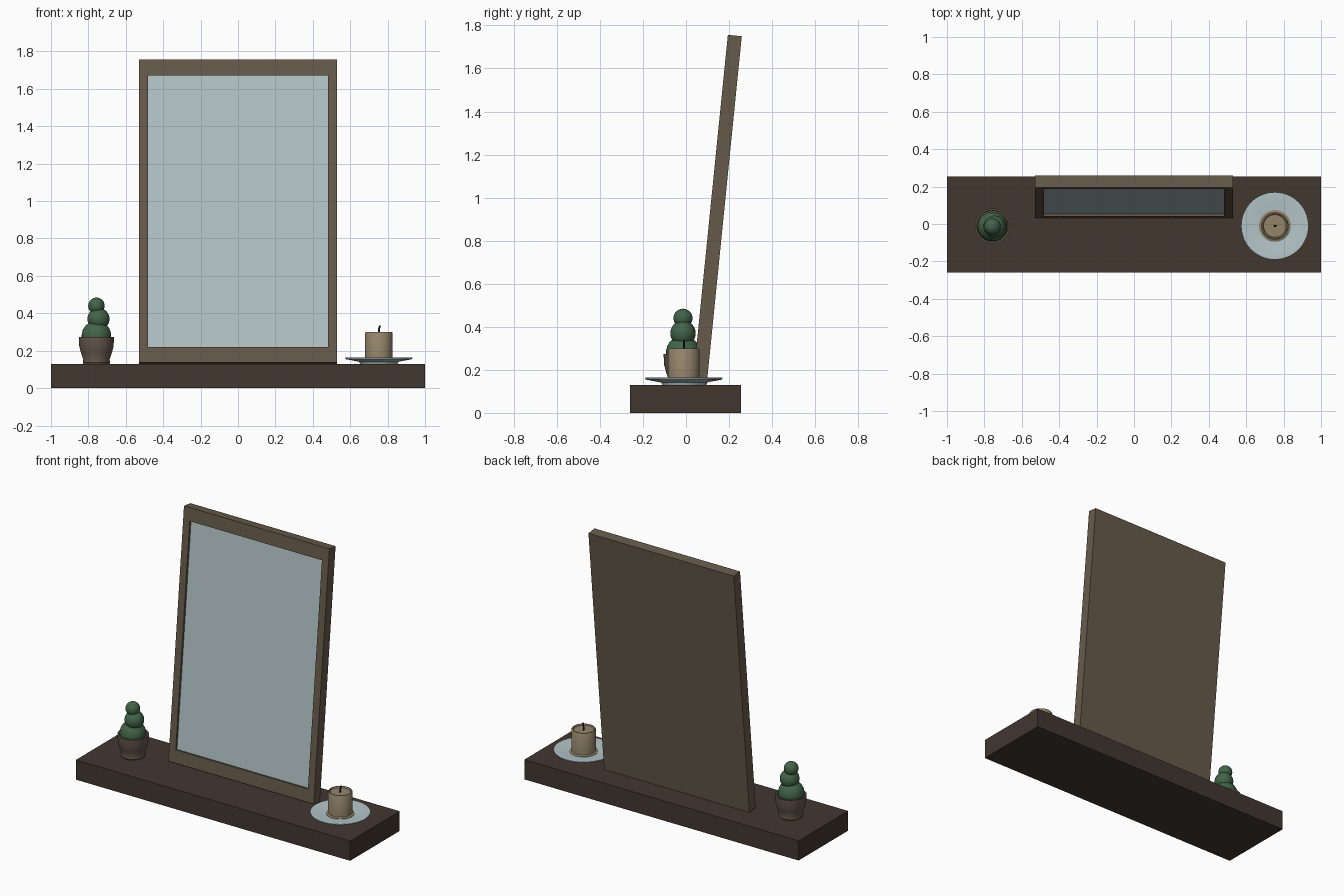
import bpy, bmesh, math
from mathutils import Matrix, Vector

if "Cube" in bpy.data.objects:
    bpy.data.objects.remove(bpy.data.objects["Cube"])


def material(name, rgb):
    """Flat material from sRGB values in 0-255."""
    lin = [((c / 255 + 0.055) / 1.055) ** 2.4 for c in rgb]
    m = bpy.data.materials.new(name)
    m.use_nodes = True
    m.diffuse_color = (*lin, 1)
    m.node_tree.nodes["Principled BSDF"].inputs["Base Color"].default_value = (*lin, 1)
    return m


DARK_WOOD = material("dark wood", (66, 55, 48))
FRAME_WOOD = material("frame wood", (103, 90, 75))
GLASS = material("pale glass", (180, 197, 200))
CLAY = material("clay", (101, 87, 75))
GREEN = material("cactus green", (66, 100, 72))
WAX = material("wax", (148, 133, 107))
BLACK = material("wick black", (28, 25, 23))


def finish(name, bm, *mats, smooth=None):
    bmesh.ops.recalc_face_normals(bm, faces=bm.faces)
    mesh = bpy.data.meshes.new(name)
    bm.to_mesh(mesh)
    bm.free()
    ob = bpy.data.objects.new(name, mesh)
    bpy.context.collection.objects.link(ob)
    for m in mats:
        mesh.materials.append(m)
    if smooth:
        bpy.ops.object.select_all(action="DESELECT")
        ob.select_set(True)
        bpy.context.view_layer.objects.active = ob
        bpy.ops.object.shade_smooth_by_angle(angle=math.radians(smooth))
    return ob


def box(lo, hi):
    bm = bmesh.new()
    bmesh.ops.create_cube(bm, size=1)
    for v in bm.verts:
        v.co = [h if c > 0 else l for c, l, h in zip(v.co, lo, hi)]
    return bm


def lathe(name, profile, x, y, mat, steps=48):
    """Spin (radius, z) points round a vertical axis at x, y."""
    bm = bmesh.new()
    verts = [bm.verts.new((r, 0, z)) for r, z in profile]
    edges = [bm.edges.new(pair) for pair in zip(verts, verts[1:])]
    bmesh.ops.spin(bm, geom=verts + edges, cent=(0, 0, 0), axis=(0, 0, 1),
                   angle=math.tau, steps=steps)
    bmesh.ops.remove_doubles(bm, verts=bm.verts, dist=0.0002)
    bmesh.ops.translate(bm, verts=bm.verts, vec=(x, y, 0))
    return finish(name, bm, mat, smooth=35)


# Shelf
finish("shelf", box((-1, -0.26, 0), (1, 0.255, 0.13)), DARK_WOOD)

# Leaning frame with a recessed mirror, pivoting on its lower back edge
HEIGHT, THICK, RECESS = 1.628, 0.065, 0.014
bm = box((-0.53, -THICK, 0), (0.53, 0, HEIGHT))
bm.normal_update()
front = min(bm.faces, key=lambda f: f.calc_center_median().y)
bmesh.ops.inset_region(bm, faces=[front], thickness=0.068)
for v in front.verts:
    v.co.z = 0.084 if v.co.z < 1 else HEIGHT - 0.085
bmesh.ops.inset_region(bm, faces=[front], thickness=0, depth=0)
for v in front.verts:
    v.co.y = -THICK + RECESS
front.material_index = 1
bmesh.ops.transform(bm, verts=bm.verts, matrix=Matrix.Translation((0, 0.096, 0.13))
                    @ Matrix.Rotation(math.radians(-5.75), 4, "X"))
finish("mirror_frame", bm, FRAME_WOOD, GLASS)

# Potted cactus
PX, PY = -0.757, -0.01
lathe("pot", [(0, 0.13), (0.07, 0.13), (0.073, 0.136), (0.07, 0.152), (0.083, 0.19),
              (0.092, 0.225), (0.094, 0.273), (0.084, 0.273), (0.082, 0.245), (0, 0.245)],
      PX, PY, CLAY)
for part, dx, z, r in (("lower", 0, 0.28, 0.079), ("middle", 0.011, 0.37, 0.059),
                       ("top", 0, 0.44, 0.044)):
    bm = bmesh.new()
    bmesh.ops.create_uvsphere(bm, u_segments=32, v_segments=16, radius=r,
                              matrix=Matrix.Translation((PX + dx, PY - 0.004, z)))
    finish("cactus_" + part, bm, GREEN, smooth=60)

# Plate, wax pool and candle
CX, CY = 0.753, -0.01
lathe("plate", [(0, 0.13), (0.1, 0.13), (0.105, 0.141), (0.178, 0.155), (0.18, 0.163),
                (0.172, 0.164), (0.11, 0.152), (0, 0.152)], CX, CY, GLASS, steps=64)
lathe("wax_pool", [(0.085, 0.15), (0.085, 0.155), (0.072, 0.16)], CX, CY, WAX)
lathe("candle", [(0, 0.151), (0.073, 0.151), (0.073, 0.295), (0.07, 0.3), (0.064, 0.3),
                 (0.06, 0.292), (0, 0.29)], CX, CY, WAX)

# Bent wick
curve = bpy.data.curves.new("wick", "CURVE")
curve.dimensions = "3D"
curve.bevel_depth = 0.005
curve.bevel_resolution = 2
curve.use_fill_caps = True
line = curve.splines.new("POLY")
line.points.add(2)
for p, (dx, z) in zip(line.points, ((0, 0.285), (0, 0.312), (0.006, 0.335))):
    p.co = (CX + dx, CY, z, 1)
curve.materials.append(BLACK)
bpy.context.collection.objects.link(bpy.data.objects.new("wick", curve))
